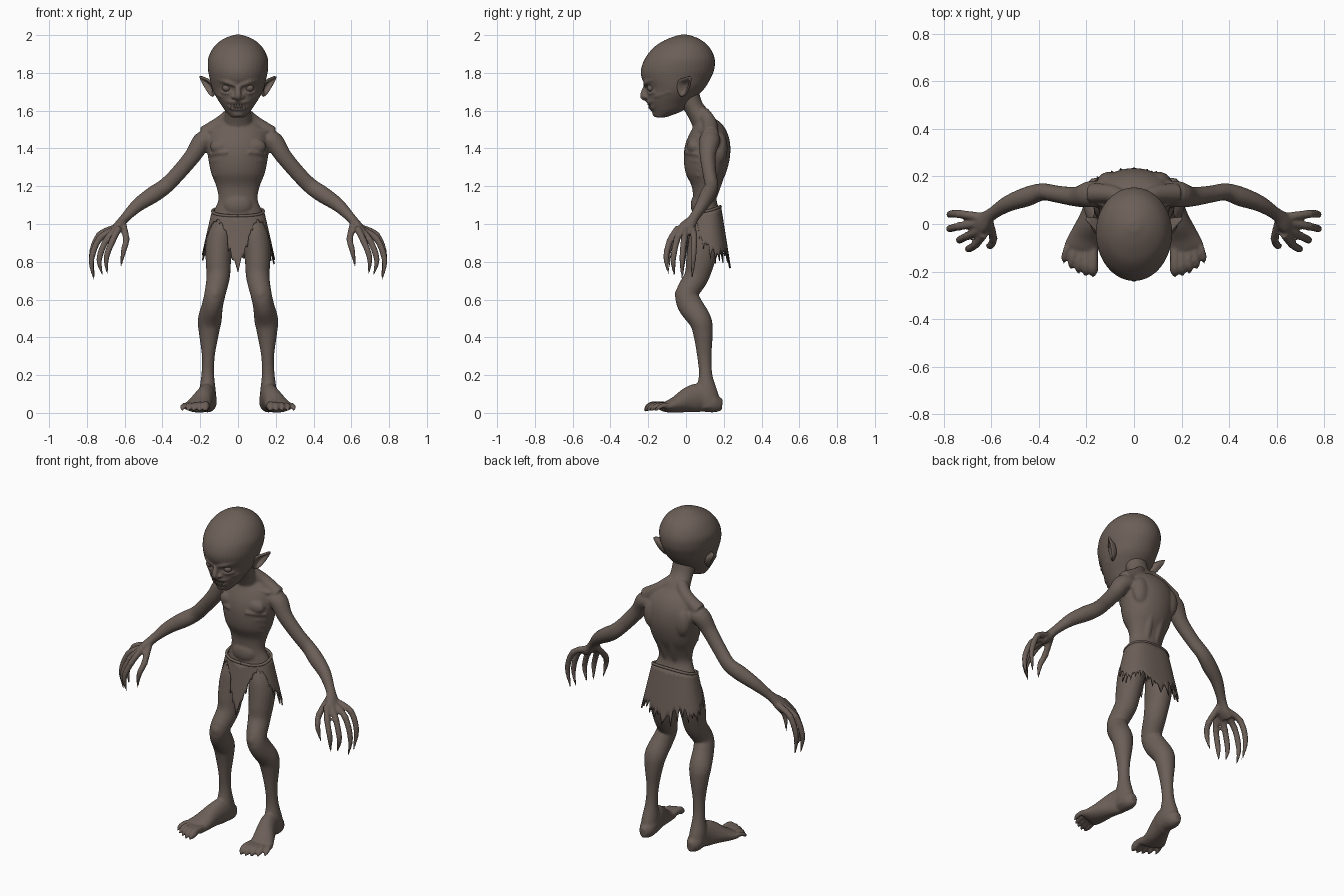
import bpy, bmesh, math, random
from mathutils import Vector, Matrix

random.seed(4)
old_cube = bpy.data.objects.get("Cube")
if old_cube:
    bpy.data.objects.remove(old_cube, do_unlink=True)

skin = bpy.data.materials.new("dark brown grey")
skin.use_nodes = True
skin_colour = (.15, .115, .097, 1)
skin.diffuse_color = skin_colour
skin.node_tree.nodes["Principled BSDF"].inputs["Base Color"].default_value = skin_colour

X, Y, Z = Vector((1, 0, 0)), Vector((0, 1, 0)), Vector((0, 0, 1))


def spline(points, steps):
    """Smooth curve through points whose values are position and radii."""
    points = [tuple(p) + (p[-1],) * (5 - len(p)) for p in points]
    last = len(points) - 1
    curve = []
    for i in range(last):
        a, b, c, d = (points[min(max(i + k, 0), last)] for k in (-1, 0, 1, 2))
        for step in range(steps):
            t = step / steps
            curve.append([q + t / 2 * (r - p + t * (2 * p - 5 * q + 4 * r - s + t * (3 * (q - r) + s - p)))
                          for p, q, r, s in zip(a, b, c, d)])
    curve.append(list(points[last]))
    return curve


def tube(bm, points, ref=X, mirror=True, sides=20, steps=5, level=False):
    """Loft of ellipses along a path; the first radius lies along ref, level keeps rings horizontal."""
    curve = spline(points, steps)
    for side in ((1, -1) if mirror else (1,)):
        rings, faces = [], []
        for i, value in enumerate(curve):
            ahead = Vector(curve[min(i + 1, len(curve) - 1)][:3])
            behind = Vector(curve[max(i - 1, 0)][:3])
            tangent = Z if level else (ahead - behind).normalized()
            u = (ref - tangent * ref.dot(tangent)).normalized()
            v = tangent.cross(u)
            ring = []
            for k in range(sides):
                a = math.tau * k / sides
                co = Vector(value[:3]) + u * math.cos(a) * max(value[3], .002) + v * math.sin(a) * max(value[4], .002)
                co.x *= side
                ring.append(bm.verts.new(co))
            rings.append(ring)
        for low, high in zip(rings, rings[1:]):
            for k in range(sides):
                n = (k + 1) % sides
                faces.append(bm.faces.new((low[k], low[n], high[n], high[k])))
        faces.append(bm.faces.new(rings[0][::-1]))
        faces.append(bm.faces.new(rings[-1]))
        bmesh.ops.recalc_face_normals(bm, faces=faces)


def lump(bm, centre, radii, mirror=True):
    """Ellipsoid used as a muscle, bone or eyeball."""
    for side in ((1, -1) if mirror else (1,)):
        place = Matrix.Translation((centre[0] * side, centre[1], centre[2]))
        bmesh.ops.create_uvsphere(bm, u_segments=20, v_segments=12, radius=1,
                                  matrix=place @ Matrix.Diagonal((*radii, 1)))


def finish(name, bm, voxel=0, smooth=3):
    mesh = bpy.data.meshes.new(name)
    bm.to_mesh(mesh)
    bm.free()
    mesh.materials.append(skin)
    mesh.shade_smooth()
    obj = bpy.data.objects.new(name, mesh)
    bpy.context.scene.collection.objects.link(obj)
    if voxel:
        remesh = obj.modifiers.new("fuse", "REMESH")
        remesh.mode = "VOXEL"
        remesh.voxel_size = voxel
        remesh.use_smooth_shade = True
        soften = obj.modifiers.new("soften", "SMOOTH")
        soften.factor = .5
        soften.iterations = smooth
    return obj


def upright(bm, rows):
    """Level loft from rows of height, depth, half width, half depth on the centre line."""
    tube(bm, [(0, y, z, rx, ry) for z, y, rx, ry in rows], mirror=False, sides=40, level=True)


# Torso and neck
body = bmesh.new()
upright(body, [(.92, .11, .08, .06), (1, .11, .14, .085), (1.06, .11, .13, .072), (1.13, .1, .104, .062),
               (1.2, .105, .115, .075), (1.27, .105, .142, .107), (1.35, .11, .158, .122),
               (1.42, .115, .163, .119), (1.48, .12, .155, .1), (1.53, .12, .115, .07),
               (1.56, .11, .06, .04)])
tube(body, [(0, .12, 1.48, .085, .07), (0, .085, 1.55, .075, .06), (0, .04, 1.62, .066, .052),
            (0, 0, 1.7, .07, .07)], mirror=False)

# Muscles and bones under the skin
tube(body, [(.03, .09, 1.59, .034), (.09, .125, 1.535, .038), (.18, .13, 1.475, .042)], ref=Y)
tube(body, [(.015, .04, 1.5, .011), (.08, .06, 1.5, .011), (.15, .09, 1.49, .012)], ref=Y)
tube(body, [(.03, .135, 1.12, .02), (.035, .175, 1.25, .026), (.035, .205, 1.38, .026), (.03, .19, 1.48, .02)])
lump(body, (.078, .04, 1.41), (.07, .035, .045))
lump(body, (.1, .18, 1.4), (.055, .04, .085))
lump(body, (0, .06, 1.1), (.075, .035, .06), mirror=False)
for i in range(4):
    z = 1.25 + i * .037
    arc = []
    for angle in (20, 45, 70):
        a = math.radians(angle)
        width, depth = .134 + i * .007, .09 + i * .008
        arc.append((width * math.cos(a), .105 - depth * math.sin(a), z + .02 * math.sin(a), .011))
    tube(body, arc, ref=Z, sides=10)

# Arms and palms
tube(body, [(.12, .13, 1.44, .05, .05), (.185, .125, 1.44, .055, .052), (.24, .115, 1.36, .042, .044),
            (.32, .125, 1.265, .036, .041), (.385, .135, 1.2, .036, .042), (.45, .115, 1.155, .041, .044),
            (.53, .085, 1.1, .034, .036), (.6, .04, 1.03, .027, .025), (.64, .005, .98, .046, .026),
            (.67, -.005, .945, .045, .016)], ref=Y)

# Fingers and thumb, tapering into claws
fingers = [
    [(.65, .03, .98), (.735, .042, .94), (.775, .04, .83), (.757, .03, .7)],
    [(.66, .005, .97), (.735, -.01, .92), (.776, -.02, .81), (.762, -.02, .7)],
    [(.65, -.025, .97), (.7, -.05, .91), (.735, -.068, .81), (.713, -.06, .72)],
    [(.63, -.04, .98), (.665, -.085, .91), (.697, -.105, .82), (.69, -.09, .73)],
    [(.61, .01, 1), (.592, -.06, .92), (.605, -.092, .86), (.622, -.085, .77)],
]
for path in fingers:
    tube(body, [(*p, r) for p, r in zip(path, (.019, .017, .015, .003))], ref=Y, sides=12)
    lump(body, path[1], (.019, .019, .019))

# Legs
tube(body, [(.085, .105, 1.02, .05, .06), (.092, .1, .95, .068, .08), (.1, .092, .88, .072, .083),
            (.104, .075, .8, .067, .076), (.105, .055, .72, .062, .065), (.122, .005, .63, .056, .06),
            (.135, .022, .57, .056, .066), (.15, .075, .49, .063, .06), (.154, .09, .42, .053, .052),
            (.157, .097, .3, .034, .038), (.16, .104, .2, .034, .036), (.162, .11, .1, .046, .06),
            (.162, .125, .03, .044, .06)])
lump(body, (.122, -.025, .625), (.036, .034, .045))

# Feet and toes
tube(body, [(.16, .192, .045, .02, .03), (.16, .15, .05, .045, .05), (.163, .08, .078, .048, .076),
            (.18, .02, .07, .052, .07), (.205, -.05, .045, .064, .045), (.222, -.1, .032, .072, .03),
            (.23, -.125, .026, .066, .016)], ref=X)
for i in range(5):
    x, tip, r = .172 + i * .026, -.222 + i * i * .0035, .021 - i * .0022
    spread = i * .0045
    tube(body, [(x, -.08, .035, r), (x + spread / 2, tip + .06, .042, r), (x + spread, tip + .025, .03, r),
                (x + spread, tip, .01, .004)], sides=12)
    lump(body, (x + spread / 2, tip + .05, .038), (r, r, r))
finish("body", body, voxel=.0072, smooth=2)

# Skull and jaw
head = bmesh.new()
upright(head, [(1.565, -.135, .035, .03), (1.6, -.1, .068, .083), (1.64, -.09, .095, .112),
               (1.68, -.073, .12, .135), (1.72, -.055, .138, .155), (1.77, -.052, .15, .182),
               (1.82, -.044, .159, .194), (1.88, -.032, .157, .183), (1.94, -.022, .126, .143),
               (1.98, -.014, .077, .084), (2.002, -.01, .02, .022)])

# Brows, eyelids, cheekbones and nose
tube(head, [(.012, -.214, 1.735, .012), (.055, -.207, 1.752, .015), (.1, -.168, 1.765, .013)], ref=Z)
tube(head, [(.03, -.2, 1.698, .007), (.06, -.19, 1.692, .008), (.09, -.165, 1.7, .007)], ref=Z)
tube(head, [(.045, -.175, 1.668, .014), (.085, -.145, 1.682, .018), (.12, -.08, 1.705, .014)], ref=Z)
tube(head, [(0, -.2, 1.745, .014), (0, -.22, 1.705, .015), (0, -.224, 1.675, .018),
            (0, -.2, 1.66, .012)], mirror=False)
lump(head, (.021, -.208, 1.673), (.014, .016, .012))

# Lips and chin
tube(head, [(0, -.201, 1.65, .01), (.035, -.191, 1.648, .011), (.066, -.165, 1.655, .011)], ref=Z)
tube(head, [(0, -.186, 1.61, .01), (.035, -.176, 1.616, .011), (.064, -.158, 1.648, .01)], ref=Z)
lump(head, (0, -.152, 1.585), (.036, .026, .02), mirror=False)
finish("head", head, voxel=.006, smooth=2)

# Eyes
eyes = bmesh.new()
lump(eyes, (.06, -.184, 1.72), (.024, .022, .02))
finish("eyes", eyes)

# Teeth
teeth = bmesh.new()
for x in (.008, .022, .036):
    y = -.2 + x * x * 8
    tube(teeth, [(x, y, 1.648, .006), (x, y - .002, 1.63, .002)], sides=8, steps=2)
    tube(teeth, [(x, y + .008, 1.612, .006), (x, y + .004, 1.628, .002)], sides=8, steps=2)
finish("teeth", teeth)

# Pointed ears: a dished outline with thickness
outline = [(.122, -.035, 1.67), (.13, -.052, 1.72), (.148, -.046, 1.768), (.175, -.01, 1.772),
           (.215, .032, 1.795), (.19, .024, 1.745), (.165, .008, 1.7), (.143, -.012, 1.672)]
ears = bmesh.new()
for side in (1, -1):
    middle = sum((Vector(p) for p in outline), Vector()) / len(outline)
    loops = []
    for scale, sink in ((1, 0), (.72, .004), (.4, .02)):
        loop = []
        for p in outline:
            co = middle + (Vector(p) - middle) * scale + Vector((-sink, sink, 0))
            loop.append(ears.verts.new((co.x * side, co.y, co.z)))
        loops.append(loop)
    for outer, inner in zip(loops, loops[1:]):
        for k in range(len(outline)):
            n = (k + 1) % len(outline)
            ears.faces.new((outer[k], outer[n], inner[n], inner[k])[::side])
    ears.faces.new(loops[-1][::side])
ear_obj = finish("ears", ears)
thick = ear_obj.modifiers.new("thickness", "SOLIDIFY")
thick.thickness = .014
thick.offset = 0
ear_obj.modifiers.new("round", "SUBSURF").levels = 1


# Ragged loincloth: a flared skirt with a torn hem, open over the thighs
def cloth_point(angle, z):
    drop = 1.08 - z
    c, s = math.sin(angle), -math.cos(angle)
    rx, ry = .132 + drop * .23, .074 + drop * .16
    return Vector((math.copysign(abs(c) ** .8, c) * rx, .11 + math.copysign(abs(s) ** .8, s) * ry, z))


def hem(angle):
    turn = abs((math.degrees(angle) + 180) % 360 - 180)
    keys = [(0, .77), (6, .82), (13, .91), (22, .98), (40, 1.02), (60, 1.01), (76, .93), (88, .88),
            (110, .84), (150, .86), (180, .8)]
    for (a, low), (b, high) in zip(keys, keys[1:]):
        if turn <= b:
            return low + (high - low) * (turn - a) / (b - a)


def waist(angle):
    return 1.068 - .025 * math.cos(angle)


cloth = bmesh.new()
columns, rows = 120, 8
grid = []
for k in range(columns):
    a = math.tau * k / columns
    tear = random.uniform(.02, .06) if k % 4 == 0 else random.uniform(-.03, .01)
    edge = hem(a)
    end = edge - tear * min(1, (1.06 - edge) * 5)
    grid.append([cloth.verts.new(cloth_point(a, waist(a) + (end - waist(a)) * r / rows)) for r in range(rows + 1)])
for k in range(columns):
    here, after = grid[k], grid[(k + 1) % columns]
    for r in range(rows):
        cloth.faces.new((here[r], here[r + 1], after[r + 1], after[r]))
cloth_obj = finish("loincloth", cloth)
thick = cloth_obj.modifiers.new("thickness", "SOLIDIFY")
thick.thickness = .008
thick.offset = 0

# Rolled waistband
band = bmesh.new()
loop = [math.tau * k / 32 for k in range(33)]
tube(band, [(*cloth_point(a, waist(a)), .008) for a in loop], ref=Z, mirror=False, sides=8, steps=2)
finish("waistband", band)
